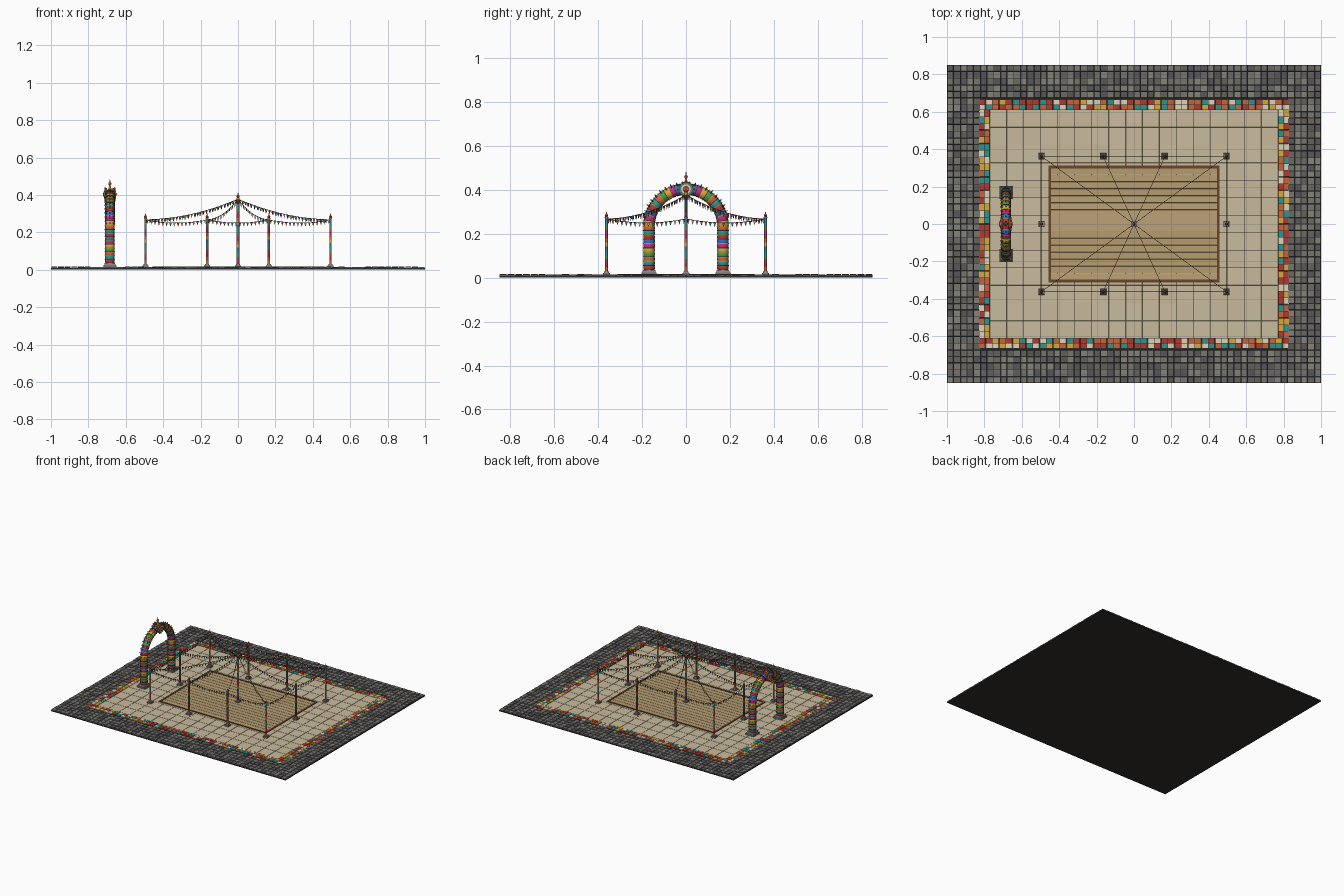
import bpy, bmesh, math, random
from mathutils import Vector, Matrix

if "Cube" in bpy.data.objects:
    bpy.data.objects.remove(bpy.data.objects["Cube"])

random.seed(4)
RED, ORANGE, YELLOW, TEAL = 'b03a2e', 'c9653a', 'd9a93a', '2f9490'
PINK, BLUE, GREEN, CREAM, GOLD = 'c2307a', '3572b8', '4c9a4a', 'e0d4b8', 'c99a3a'
FEST = [RED, YELLOW, TEAL, PINK, ORANGE, BLUE, GREEN]
DARK, STONE, ROPE = '2f2d2a', '77777a', '2b2622'


def mat(hexc):
    m = bpy.data.materials.get(hexc)
    if not m:
        m = bpy.data.materials.new(hexc)
        c = [int(hexc[i:i + 2], 16) / 255 for i in (0, 2, 4)]
        m.diffuse_color = [((v + 0.055) / 1.055) ** 2.4 for v in c] + [1]
        m.use_nodes = True
        m.node_tree.nodes["Principled BSDF"].inputs["Base Color"].default_value = m.diffuse_color
    return m


class Part:
    """Collects coloured primitives into one named object."""
    def __init__(self, name):
        self.name, self.bm, self.cols = name, bmesh.new(), []

    def face(self, vs, col):
        if col not in self.cols:
            self.cols.append(col)
        f = self.bm.faces.new(vs)
        f.material_index = self.cols.index(col)

    def rings(self, rings, col):
        vs = [[self.bm.verts.new(p) for p in r] for r in rings]
        n = len(vs[0])
        for a, b in zip(vs, vs[1:]):
            for i in range(n):
                j = (i + 1) % n
                self.face((a[i], a[j], b[j], b[i]), col)
        self.face(vs[0][::-1], col)
        self.face(vs[-1], col)

    def box(self, x0, x1, y0, y1, z0, z1, col, bevel=0):
        def r(z, e):
            return [(x0 + e, y0 + e, z), (x1 - e, y0 + e, z), (x1 - e, y1 - e, z), (x0 + e, y1 - e, z)]
        self.rings([r(z0, 0), r(z1, bevel)], col)

    def lathe(self, p, axis, prof, n, col):
        """Revolve (distance, radius) pairs about an axis from point p."""
        q = Vector(axis).to_track_quat('Z', 'Y')
        self.rings([[Vector(p) + q @ Vector((r * math.cos(t), r * math.sin(t), d))
                     for t in (2 * math.pi * (i + .5) / n for i in range(n))] for d, r in prof], col)

    def ball(self, p, r, col):
        self.lathe(p, (0, 0, 1), [(-r * math.cos(t), max(r * math.sin(t), r * .05))
                                  for t in (math.pi * i / 6 for i in range(7))], 8, col)

    def done(self, smooth=False):
        me = bpy.data.meshes.new(self.name)
        self.bm.to_mesh(me)
        self.bm.free()
        for c in self.cols:
            me.materials.append(mat(c))
        ob = bpy.data.objects.new(self.name, me)
        bpy.context.collection.objects.link(ob)
        if smooth:
            bpy.context.view_layer.objects.active = ob
            ob.select_set(True)
            bpy.ops.object.shade_smooth_by_angle(angle=math.radians(40))
            ob.select_set(False)


def tiles(part, x0, x1, y0, y1, nx, ny, gap, z0, height, cols, skip=None):
    dx, dy = (x1 - x0) / nx, (y1 - y0) / ny
    for i in range(nx):
        for j in range(ny):
            x, y = x0 + i * dx, y0 + j * dy
            if not (skip and skip(x + dx / 2, y + dy / 2)):
                part.box(x + gap, x + dx - gap, y + gap, y + dy - gap, z0, height(),
                         random.choice(cols), gap)


# ground slab
p = Part('ground_slab')
p.box(-1, 1, -.85, .85, 0, .009, DARK)
p.done()

# cobblestone surround
p = Part('cobblestones')
tiles(p, -1, 1, -.85, .85, 56, 48, .0012, .008,
      lambda: .0125 + random.random() * .0025 + (.002 if random.random() < .15 else 0),
      ['6b6a66', '77756f', '62615d', '85827a', '57565a'],
      lambda x, y: abs(x) < .828 and abs(y) < .662)
p.done()

# mosaic border
p = Part('mosaic_border')
MOS = [RED, ORANGE, YELLOW, TEAL, CREAM]
for s in (-1, 1):
    a, b = sorted((s * .61, s * .665))
    tiles(p, -.83, .83, a, b, 46, 2, .0008, .008, lambda: .014, MOS)
    a, b = sorted((s * .77, s * .83))
    tiles(p, a, b, -.61, .61, 2, 34, .0008, .008, lambda: .014, MOS)
p.done()

# plaza paving
p = Part('plaza_paving')
tiles(p, -.77, .77, -.61, .61, 17, 13, .0006, .008, lambda: .013, ['c9bb9d', 'c7b99b', 'cbbd9f'])
p.done()

# dance floor planks and frame
p = Part('dance_floor')
tiles(p, -.445, .445, -.3, .3, 1, 16, .0006, .011, lambda: .0155, ['b89f72', 'bba276', 'b59c70'])
for s in (-1, 1):
    a, b = sorted((s * .298, s * .312))
    p.box(-.458, .458, a, b, .008, .0175, '6b4528')
    a, b = sorted((s * .444, s * .458))
    p.box(a, b, -.298, .298, .008, .0175, '6b4528')
p.done()


# striped poles on stone bases
def pole(x, y, top, name, r=.0065):
    p = Part(name)
    p.box(x - .017, x + .017, y - .017, y + .017, .01, .022, STONE, .001)
    p.box(x - .012, x + .012, y - .012, y + .012, .022, .03, '8a8a8c', .002)
    n = round((top - .03) / .018)
    h = (top - .03) / n
    for i in range(n):
        p.lathe((x, y, .03 + i * h), (0, 0, 1), [(0, r), (h, r)], 10,
                FEST[(i * 3 + int(abs(x) * 10)) % 7])
    p.lathe((x, y, top), (0, 0, 1), [(0, .009), (.005, .009)], 10, GOLD)
    p.ball((x, y, top + .011), .0085, RED)
    p.lathe((x, y, top + .017), (0, 0, 1), [(0, .004), (.014, .0004)], 8, GOLD)
    p.done(True)


X, Y = .495, .362
ringpts = [(-X, -Y), (-.165, -Y), (.165, -Y), (X, -Y), (X, 0),
           (X, Y), (.165, Y), (-.165, Y), (-X, Y), (-X, 0)]
for i, (x, y) in enumerate(ringpts):
    pole(x, y, .272, f'perimeter_pole_{i + 1}')
pole(0, 0, .382, 'centre_pole', .0075)


# bunting: sagging rope with triangular flags
def bunting(p, a, b, sag):
    a, b = Vector(a), Vector(b)
    at = lambda t: a.lerp(b, t) - Vector((0, 0, 4 * sag * t * (1 - t)))
    n = 14
    side = Vector((-(b - a).y, (b - a).x, 0)).normalized()
    rings = []
    for i in range(n + 1):
        c = at(i / n)
        up = (b - a).cross(side).normalized()
        rings.append([c + .0012 * (side * math.cos(t) + up * math.sin(t))
                      for t in (0, math.pi / 2, math.pi, math.pi * 1.5)])
    p.rings(rings, ROPE)
    count = int((b - a).length / .02)
    w = .0065 / (b - a).length
    for i in range(count):
        t = (i + .5) / count
        f = [at(t - w), at(t + w), at(t) - Vector((0, 0, .021))]
        p.rings([[v - side * .0005 for v in f], [v + side * .0005 for v in f]],
                (FEST + [CREAM])[i % 8])


p = Part('radial_bunting')
for x, y in ringpts:
    bunting(p, (0, 0, .378), (x, y, .268), .026)
p.done()
p = Part('perimeter_bunting')
for (x, y), (u, v) in zip(ringpts, ringpts[1:] + ringpts[:1]):
    bunting(p, (x, y, .268), (u, v, .268), .018)
p.done()

# entrance arch: banded pillars
AX, R, ZC, T = -.685, .168, .235, .0265
for s, nm in ((-1, 'front'), (1, 'back')):
    p = Part(f'arch_pillar_{nm}')
    y = s * R
    p.box(AX - .035, AX + .035, y - .035, y + .035, .01, .024, STONE, .001)
    p.box(AX - .03, AX + .03, y - .03, y + .03, .024, .036, '8a8a8c', .002)
    n, h = 10, (ZC - .036) / 10
    for i in range(n):
        z = .036 + i * h
        p.lathe((AX, y, z), (0, 0, 1), [(0, T - .002), (h * .25, T), (h * .75, T), (h, T - .002)],
                16, FEST[(i * 2) % 7])
        p.lathe((AX, y, z + h - .0015), (0, 0, 1), [(0, T + .002), (.003, T + .002)], 16,
                GOLD if i % 2 else DARK)
    p.done(True)

# arch span with bands, petals and beads
p = Part('arch_span')


def section(t, r):
    d = Vector((0, math.cos(t), math.sin(t)))
    c = Vector((AX, 0, ZC)) + d * R
    return [c + r * (d * math.cos(u) + Vector((1, 0, 0)) * math.sin(u))
            for u in (2 * math.pi * k / 16 for k in range(16))]


n = 22
for i in range(n):
    t0, dt = math.pi * i / n, math.pi / n
    p.rings([section(t0 + dt * k, T - e) for k, e in ((0, .002), (.25, 0), (.75, 0), (1, .002))],
            FEST[(min(i, n - 1 - i) * 2 + 1) % 7])
    p.rings([section(t0 + k, T + .002) for k in (-.008, .008)], DARK if i % 2 else GOLD)
    t = t0 + dt / 2
    d = Vector((0, math.cos(t), math.sin(t)))
    c = Vector((AX, 0, ZC)) + d * R
    for sx in (-1, 0, 1):
        ax = (d + Vector((sx * .9, 0, 0))).normalized()
        p.lathe(c + ax * (T - .002), ax, [(0, .002), (.004, .0035), (.012, .0004)], 6,
                [GREEN, TEAL, YELLOW][(i + sx) % 3])
p.done(True)

# crown medallion on both faces, with finial
p = Part('arch_medallion')
for sx in (-1, 1):
    for r, d, col in ((.034, .028, RED), (.029, .030, TEAL), (.022, .032, CREAM),
                      (.015, .034, RED), (.007, .037, YELLOW)):
        p.lathe((AX, 0, ZC + R), (sx, 0, 0), [(.015, r), (d, r)], 20, col)
    for k in range(12):
        a = 2 * math.pi * k / 12
        p.ball((AX + sx * .026, .035 * math.cos(a), ZC + R + .035 * math.sin(a)), .004, GOLD)
p.lathe((AX, 0, ZC + R + T), (0, 0, 1), [(0, .01), (.012, .006), (.024, .004)], 10, GOLD)
p.ball((AX, 0, ZC + R + T + .03), .009, ORANGE)
p.lathe((AX, 0, ZC + R + T + .037), (0, 0, 1), [(0, .004), (.018, .0004)], 8, GOLD)
p.done(True)
